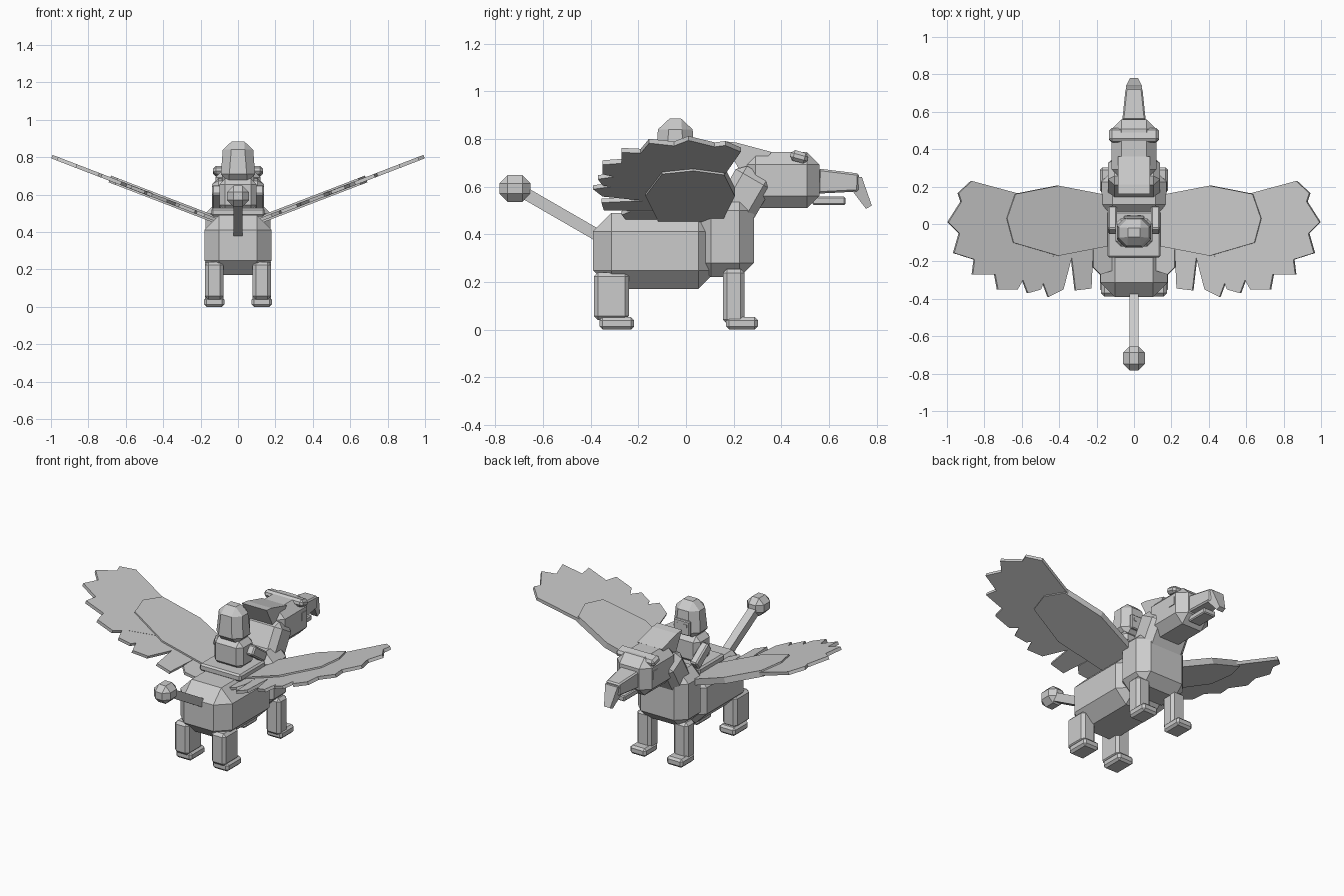
import bpy, bmesh
from math import radians
from mathutils import Matrix, Vector

if "Cube" in bpy.data.objects:
    bpy.data.objects.remove(bpy.data.objects["Cube"])

grey = bpy.data.materials.new("stone grey")
grey.use_nodes = True
grey.diffuse_color = (0.6, 0.6, 0.6, 1)
grey.node_tree.nodes["Principled BSDF"].inputs["Base Color"].default_value = (0.6, 0.6, 0.6, 1)


def finish(name, bm):
    bmesh.ops.recalc_face_normals(bm, faces=bm.faces)
    mesh = bpy.data.meshes.new(name)
    bm.to_mesh(mesh)
    bm.free()
    mesh.materials.append(grey)
    obj = bpy.data.objects.new(name, mesh)
    bpy.context.collection.objects.link(obj)
    return obj


def box(name, centre, size, bevel=0.0, tilt=0, top=1.0, front=1.0):
    """Chamfered box; top and front narrow it along z and y, tilt turns it about x."""
    bm = bmesh.new()
    bmesh.ops.create_cube(bm, size=1, matrix=Matrix.Diagonal((*size, 1)))
    for v in bm.verts:
        if v.co.z > 0:
            v.co.x *= top
            v.co.y *= top
        if v.co.y > 0:
            v.co.x *= front
            v.co.z *= front
    if bevel:
        bmesh.ops.bevel(bm, geom=bm.edges[:], offset=bevel, segments=1,
                        profile=0.5, affect='EDGES')
    place = Matrix.Translation(centre) @ Matrix.Rotation(radians(tilt), 4, 'X')
    bmesh.ops.transform(bm, matrix=place, verts=bm.verts)
    return finish(name, bm)


def plate(name, points, place, offset):
    """Extruded outline: place maps a 2D point to 3D, offset is the thickness."""
    bm = bmesh.new()
    half = Vector(offset) / 2
    face = bm.faces.new([bm.verts.new(Vector(place(*p)) - half) for p in points])
    new = bmesh.ops.extrude_face_region(bm, geom=[face])["geom"]
    moved = [g for g in new if isinstance(g, bmesh.types.BMVert)]
    bmesh.ops.translate(bm, vec=offset, verts=moved)
    return finish(name, bm)


# Body, chest and neck
box("body", (0, -0.13, 0.33), (0.36, 0.52, 0.32), 0.078)
box("chest", (0, 0.165, 0.39), (0.35, 0.24, 0.34), 0.06)
box("neck", (0, 0.23, 0.54), (0.28, 0.17, 0.28), 0.035, tilt=-30)

# Head with crest, brow and eyes
box("head", (0, 0.4, 0.627), (0.24, 0.32, 0.235), 0.052)
plate("crest", [(0.16, 0.79), (0.21, 0.785), (0.36, 0.745), (0.25, 0.62)],
      lambda y, z: (0, y, z), (0.17, 0, 0))
box("brow", (0, 0.475, 0.725), (0.265, 0.075, 0.045), 0.014, tilt=-15)
for side, sx in (("left", -1), ("right", 1)):
    box(side + "_eye", (sx * 0.12, 0.478, 0.645), (0.008, 0.045, 0.05))

# Beak
box("beak", (0, 0.64, 0.62), (0.125, 0.17, 0.105), 0.008, tilt=-2, front=0.72)
hook = plate("beak_hook", [(0.70, 0.58), (0.72, 0.64), (0.738, 0.64), (0.78, 0.52), (0.755, 0.507)],
             lambda y, z: (0, y, z), (0.085, 0, 0))
for v in hook.data.vertices:
    if v.co.y > 0.75:
        v.co.x *= 0.5
box("lower_jaw", (0, 0.6, 0.54), (0.085, 0.14, 0.035), 0.006)

# Legs and feet
for side, sx in (("left", -1), ("right", 1)):
    box(side + "_rear_leg", (sx * 0.127, -0.313, 0.14), (0.098, 0.147, 0.2), 0.017)
    box(side + "_rear_foot", (sx * 0.127, -0.29, 0.026), (0.11, 0.145, 0.052), 0.013)
    box(side + "_front_leg", (sx * 0.127, 0.2, 0.14), (0.098, 0.09, 0.23), 0.017)
    box(side + "_front_foot", (sx * 0.127, 0.235, 0.026), (0.11, 0.133, 0.052), 0.013)

# Tail with a faceted tuft
box("tail", (0, -0.525, 0.485), (0.05, 0.38, 0.05), tilt=-30)
box("tail_tuft", (0, -0.718, 0.592), (0.115, 0.13, 0.112), 0.034)

# Saddle and rider
box("saddle", (0, -0.055, 0.505), (0.285, 0.25, 0.045), 0.01)
box("rider_body", (0, -0.045, 0.6), (0.2, 0.15, 0.17), 0.03)
box("rider_head", (0, -0.045, 0.775), (0.19, 0.17, 0.22), 0.045, top=0.82)
box("rider_visor", (0, 0.036, 0.74), (0.11, 0.02, 0.09), 0.005)
for side, sx in (("left", -1), ("right", 1)):
    box(side + "_rider_arm", (sx * 0.115, 0.02, 0.585), (0.05, 0.15, 0.06), 0.008, tilt=-35)
    box(side + "_rider_eye", (sx * 0.028, 0.046, 0.755), (0.02, 0.006, 0.02))

# Wings: a long-feathered fan, a thicker inner layer and loose rear feathers
fan = [(0.1, 0.13), (0.41, 0.195), (0.61, 0.16), (0.87, 0.23), (0.94, 0.165), (0.925, 0.12),
       (0.995, 0.01), (0.935, -0.05), (0.965, -0.155), (0.855, -0.19), (0.865, -0.27),
       (0.745, -0.27), (0.73, -0.35), (0.625, -0.35), (0.58, -0.27), (0.46, -0.15), (0.1, -0.1)]
inner = [(0.1, 0.14), (0.15, 0.155), (0.41, 0.205), (0.64, 0.16), (0.685, 0.03),
         (0.65, -0.1), (0.41, -0.17), (0.1, -0.11)]
feathers = [
    [(0.42, -0.13), (0.52, -0.17), (0.6, -0.29), (0.57, -0.37), (0.5, -0.35)],
    [(0.32, -0.12), (0.43, -0.16), (0.49, -0.31), (0.46, -0.39), (0.38, -0.35)],
    [(0.22, -0.11), (0.34, -0.14), (0.315, -0.355), (0.23, -0.345)],
    [(0.12, -0.08), (0.22, -0.11), (0.22, -0.23), (0.18, -0.27), (0.12, -0.25)],
]
for side, sx in (("left", -1), ("right", 1)):
    def on_wing(x, y):
        return (sx * x, y, 0.42 + 0.385 * x)

    def thickness(t):
        return (-sx * 0.36 * t, 0, 0.93 * t)

    plate(side + "_wing_fan", fan, on_wing, thickness(0.02))
    plate(side + "_wing_inner", inner, on_wing, thickness(0.038))
    for i, points in enumerate(feathers):
        plate(f"{side}_wing_feather_{i + 1}", points, on_wing, thickness(0.018))
